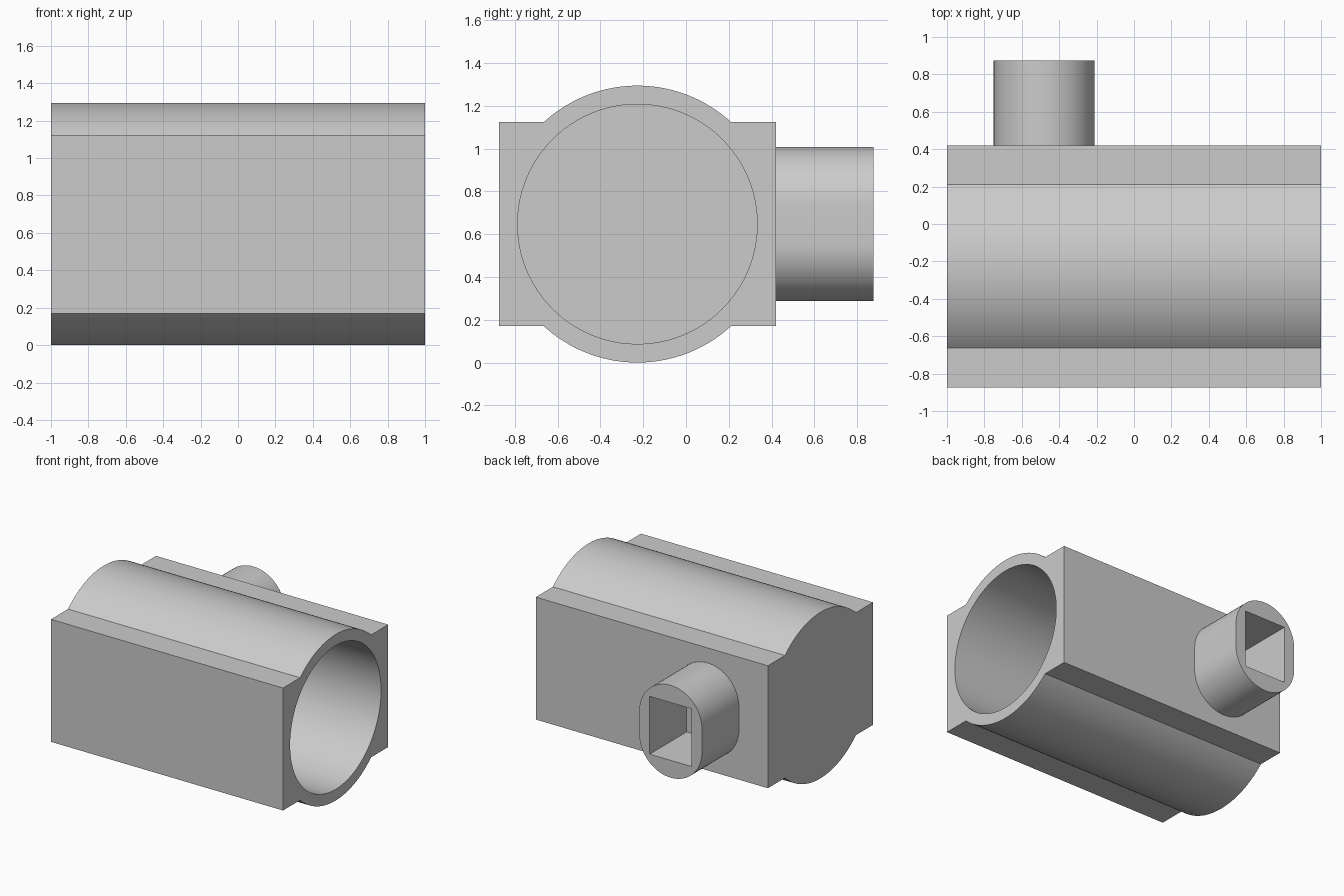
import bpy, bmesh
from math import pi, sin, cos, acos
from mathutils import Vector

cube = bpy.data.objects.get("Cube")
if cube:
    bpy.data.objects.remove(cube, do_unlink=True)

grey = bpy.data.materials.new("light grey")
grey.use_nodes = True
grey.diffuse_color = (0.6, 0.6, 0.6, 1)
grey.node_tree.nodes["Principled BSDF"].inputs["Base Color"].default_value = grey.diffuse_color


def arc(cx, cy, r, start, end, steps):
    """Points along a circular arc, both ends included."""
    angles = [start + (end - start) * i / steps for i in range(steps + 1)]
    return [(cx + r * cos(a), cy + r * sin(a)) for a in angles]


def prism(name, outline, axis, start, end):
    """Extrude a flat outline along x (outline is y, z) or y (outline is x, z)."""
    def place(p, d):
        return (d, p[0], p[1]) if axis == "x" else (p[0], d, p[1])
    bm = bmesh.new()
    face = bm.faces.new([bm.verts.new(place(p, start)) for p in outline])
    extruded = bmesh.ops.extrude_face_region(bm, geom=[face])["geom"]
    shift = Vector(place((0, 0), end - start))
    bmesh.ops.translate(bm, vec=shift, verts=[v for v in extruded if isinstance(v, bmesh.types.BMVert)])
    bmesh.ops.recalc_face_normals(bm, faces=bm.faces)
    mesh = bpy.data.meshes.new(name)
    bm.to_mesh(mesh)
    bm.free()
    mesh.materials.append(grey)
    obj = bpy.data.objects.new(name, mesh)
    bpy.context.collection.objects.link(obj)
    return obj


def select(obj):
    bpy.ops.object.select_all(action="DESELECT")
    obj.select_set(True)
    bpy.context.view_layer.objects.active = obj


def cut(obj, cutter):
    """Subtract the cutter, then discard it."""
    cutter.hide_render = True
    mod = obj.modifiers.new("cut", "BOOLEAN")
    mod.operation, mod.solver, mod.object = "DIFFERENCE", "EXACT", cutter
    select(obj)
    bpy.ops.object.modifier_apply(modifier=mod.name)
    bpy.data.objects.remove(cutter, do_unlink=True)


# Housing: a block with a round barrel bulging through its top and bottom
CY, CZ = -0.227, 0.647
OUTER, BORE = 0.647, 0.56
HALF_W, HALF_H = 0.647, 0.477
BACK = CY + HALF_W
side = acos(HALF_H / OUTER)
outline = [(BACK, CZ - HALF_H), (BACK, CZ + HALF_H)]
outline += arc(CY, CZ, OUTER, pi / 2 - side, pi / 2 + side, 40)
outline += [(CY - HALF_W, CZ + HALF_H), (CY - HALF_W, CZ - HALF_H)]
outline += arc(CY, CZ, OUTER, 1.5 * pi - side, 1.5 * pi + side, 40)
housing = prism("housing", outline, "x", -1, 1)

# Round bore, open at one end only
circle = arc(CY, CZ, BORE, 0, 2 * pi, 96)[:-1]
cut(housing, prism("bore_cutter", circle, "x", -0.91, 1.1))

# Rear spigot: rounded slot shape with a rectangular socket
PX, PR, STRAIGHT = -0.48, 0.27, 0.09
END = 0.875
slot = arc(PX, CZ + STRAIGHT, PR, 0, pi, 32) + arc(PX, CZ - STRAIGHT, PR, pi, 2 * pi, 32)
spigot = prism("rear_spigot", slot, "y", BACK, END)
w, h = 0.18, 0.225
socket = [(PX - w, CZ - h), (PX + w, CZ - h), (PX + w, CZ + h), (PX - w, CZ + h)]
cut(spigot, prism("socket_cutter", socket, "y", BACK - 0.1, END + 0.1))

# Smooth the round surfaces and keep the corners crisp
for part in (housing, spigot):
    select(part)
    bpy.ops.object.shade_smooth_by_angle(angle=pi / 6)
